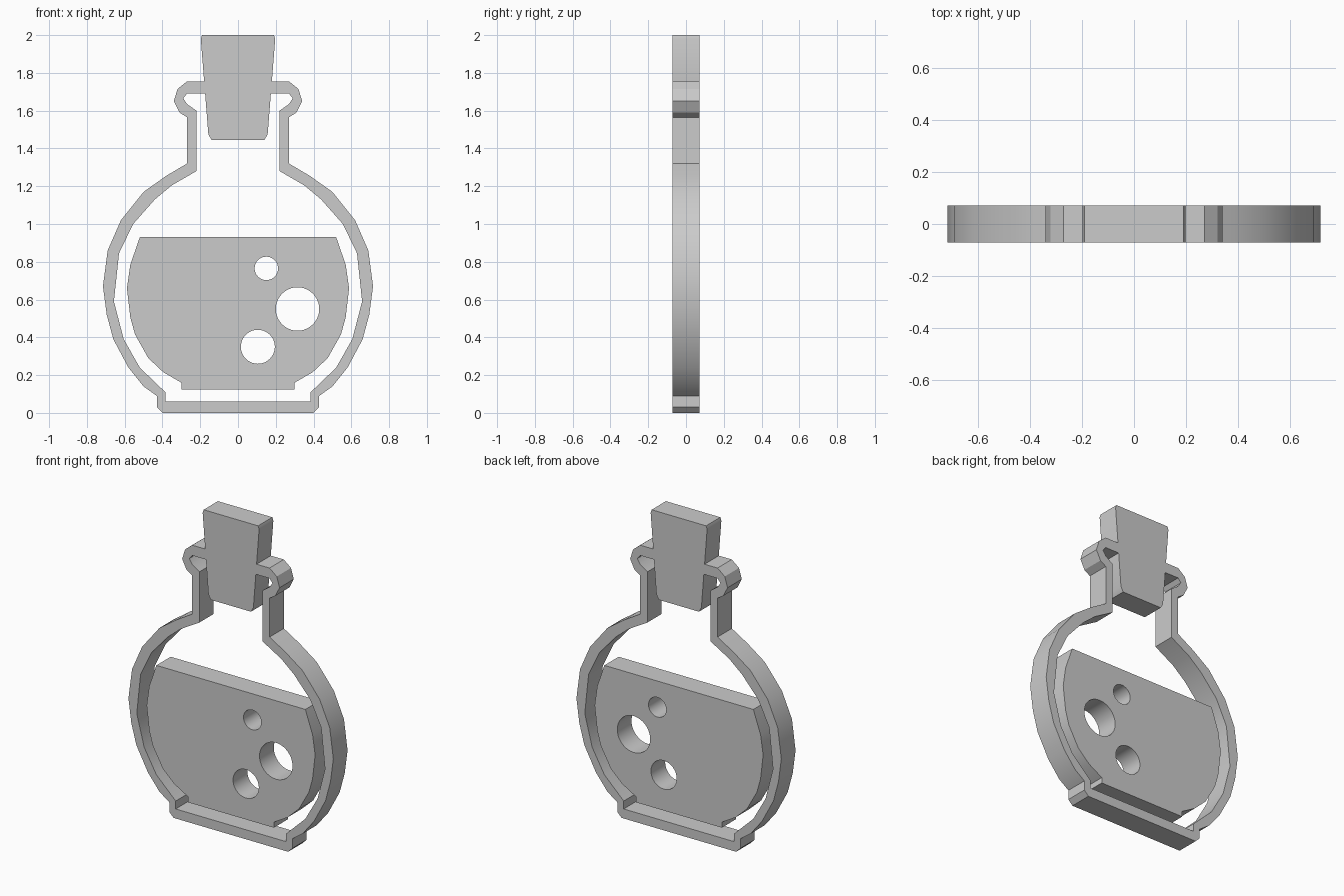
import bpy
import bmesh
import math

default_cube = bpy.data.objects.get("Cube")
if default_cube:
    bpy.data.objects.remove(default_cube, do_unlink=True)

HALF_DEPTH = 0.071

# Single plain grey for every part
grey = bpy.data.materials.new("plain grey")
grey.use_nodes = True
colour = (0.6, 0.6, 0.6, 1.0)
grey.diffuse_color = colour
grey.node_tree.nodes["Principled BSDF"].inputs["Base Color"].default_value = colour


def mirrored(right_half):
    """Close a right-hand outline with its mirror image."""
    return right_half + [(-x, z) for x, z in reversed(right_half)]


def circle(cx, cz, radius, count=40):
    angles = [math.tau * i / count for i in range(count)]
    return [(cx + radius * math.cos(a), cz + radius * math.sin(a)) for a in angles]


def make_plate(name, loops):
    """Extrude flat outlines (the first is the rim, the others are holes)."""
    curve = bpy.data.curves.new(name + "_outline", "CURVE")
    curve.dimensions = "2D"
    curve.fill_mode = "BOTH"
    curve.extrude = HALF_DEPTH
    for loop in loops:
        spline = curve.splines.new("POLY")
        spline.points.add(len(loop) - 1)
        for point, (x, z) in zip(spline.points, loop):
            point.co = (x, z, 0, 1)
        spline.use_cyclic_u = True
    helper = bpy.data.objects.new(name + "_helper", curve)
    bpy.context.scene.collection.objects.link(helper)
    bpy.context.view_layer.update()
    evaluated = helper.evaluated_get(bpy.context.evaluated_depsgraph_get())
    mesh = bpy.data.meshes.new_from_object(evaluated)
    bpy.data.objects.remove(helper, do_unlink=True)
    bpy.data.curves.remove(curve)

    # Stand the plate upright and weld the caps to the walls
    bm = bmesh.new()
    bm.from_mesh(mesh)
    for v in bm.verts:
        v.co = (v.co.x, -v.co.z, v.co.y)
    bmesh.ops.remove_doubles(bm, verts=bm.verts, dist=0.0005)
    bmesh.ops.recalc_face_normals(bm, faces=bm.faces)
    bm.to_mesh(mesh)
    bm.free()
    mesh.name = name
    mesh.materials.clear()
    mesh.materials.append(grey)
    obj = bpy.data.objects.new(name, mesh)
    bpy.context.scene.collection.objects.link(obj)
    bpy.ops.object.select_all(action="DESELECT")
    obj.select_set(True)
    bpy.context.view_layer.objects.active = obj
    bpy.ops.object.shade_smooth_by_angle(angle=math.radians(30))
    return obj


# Flask wall: outside from foot to lip, then inside back down to the base
outside = [
    (0.40, 0), (0.43, 0.03), (0.43, 0.09), (0.50, 0.14), (0.58, 0.24),
    (0.66, 0.39), (0.695, 0.52), (0.715, 0.67), (0.69, 0.86), (0.62, 1.02),
    (0.50, 1.17), (0.38, 1.255), (0.27, 1.32), (0.27, 1.565), (0.31, 1.59),
    (0.34, 1.65), (0.32, 1.715), (0.27, 1.755), (0.17, 1.755),
]
inside = [
    (0.17, 1.69), (0.27, 1.69), (0.29, 1.665), (0.27, 1.635), (0.22, 1.60),
    (0.22, 1.28), (0.35, 1.205), (0.44, 1.13), (0.555, 1.0), (0.63, 0.845),
    (0.657, 0.59), (0.605, 0.39), (0.52, 0.24), (0.385, 0.11), (0.385, 0.06),
]
make_plate("flask_wall", [mirrored(outside + inside)])

# Liquid with three round bubbles cut through
liquid = [
    (0.30, 0.125), (0.30, 0.16), (0.395, 0.215), (0.475, 0.29), (0.545, 0.415),
    (0.57, 0.505), (0.588, 0.66), (0.57, 0.785), (0.52, 0.93),
]
bubbles = [circle(0.15, 0.765, 0.062), circle(0.315, 0.55, 0.115),
           circle(0.105, 0.35, 0.09)]
make_plate("liquid", [mirrored(liquid)] + bubbles)

# Tapered stopper with clipped corners
stopper = [(0.14, 1.445), (0.157, 1.475), (0.197, 1.98), (0.19, 2.0)]
make_plate("stopper", [mirrored(stopper)])
